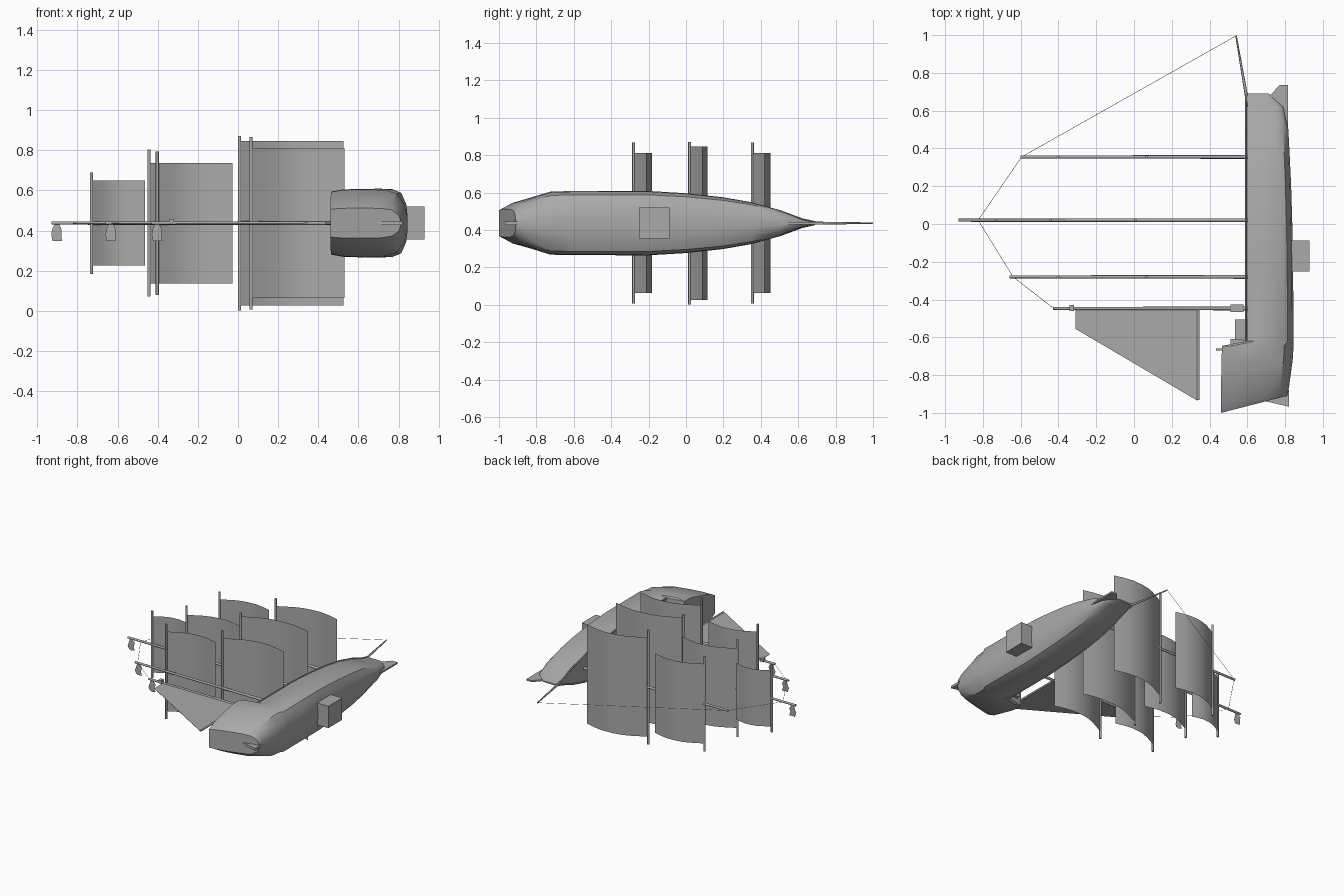
import bpy
import bmesh
import math
from mathutils import Vector

if "Cube" in bpy.data.objects:
    bpy.data.objects.remove(bpy.data.objects["Cube"], do_unlink=True)

MID = 0.437  # height of the ship's centre plane

grey = bpy.data.materials.new("plain_grey")
grey.use_nodes = True
grey.diffuse_color = (0.4, 0.4, 0.4, 1)
grey.node_tree.nodes["Principled BSDF"].inputs["Base Color"].default_value = (0.4, 0.4, 0.4, 1)


def finish(name, bm, smooth=None):
    bmesh.ops.recalc_face_normals(bm, faces=bm.faces[:])
    mesh = bpy.data.meshes.new(name)
    bm.to_mesh(mesh)
    bm.free()
    mesh.materials.append(grey)
    obj = bpy.data.objects.new(name, mesh)
    bpy.context.collection.objects.link(obj)
    if smooth:
        bpy.ops.object.select_all(action='DESELECT')
        obj.select_set(True)
        bpy.context.view_layer.objects.active = obj
        bpy.ops.object.shade_smooth_by_angle(angle=math.radians(smooth))
    return obj


def pole(name, a, b, r1, r2=None, sides=8):
    a, b = Vector(a), Vector(b)
    bm = bmesh.new()
    bmesh.ops.create_cone(bm, cap_ends=True, segments=sides, radius1=r1,
                          radius2=r2 or r1, depth=(b - a).length)
    turn = (b - a).to_track_quat('Z', 'Y').to_matrix()
    for v in bm.verts:
        v.co = turn @ v.co + (a + b) / 2
    return finish(name, bm, 50)


def box(name, centre, size):
    bm = bmesh.new()
    bmesh.ops.create_cube(bm, size=1)
    for v in bm.verts:
        v.co = Vector(c + s * k for c, s, k in zip(centre, size, v.co))
    return finish(name, bm)


def plate(name, points, thick):
    """Flat outline in the centre plane, given thickness along z."""
    bm = bmesh.new()
    low = bm.faces.new([bm.verts.new((x, y, MID - thick / 2)) for x, y in points])
    new = bmesh.ops.extrude_face_region(bm, geom=[low])["geom"]
    bmesh.ops.translate(bm, vec=(0, 0, thick),
                        verts=[g for g in new if isinstance(g, bmesh.types.BMVert)])
    return finish(name, bm)


# Hull stations: y, deck x, keel x, half width
stations = [(-1.0, 0.46, 0.81, 0.075), (-0.94, 0.46, 0.82, 0.11),
            (-0.73, 0.463, 0.84, 0.168), (-0.645, 0.466, 0.845, 0.171),
            (-0.62, 0.6, 0.845, 0.171), (-0.2, 0.6, 0.842, 0.172),
            (0.0, 0.6, 0.838, 0.16), (0.2, 0.6, 0.832, 0.138),
            (0.35, 0.6, 0.825, 0.112), (0.5, 0.6, 0.817, 0.07),
            (0.62, 0.6, 0.79, 0.022), (0.69, 0.6, 0.715, 0.005)]
# Cross-section from deck edge to keel: depth fraction, width fraction
section = [(0, 0.92), (0.15, 0.98), (0.4, 1), (0.7, 0.98), (0.87, 0.88), (0.97, 0.55), (1, 0.2)]

bm = bmesh.new()
rings = []
for y, deck, keel, half in stations:
    ring = []
    lean = 0.09 * max(0, min(1, (-0.7 - y) / 0.3))
    for side in (1, -1):
        for u, w in section[::side]:
            ring.append(bm.verts.new((deck + u * (keel - deck), y + lean * u,
                                      MID + side * w * half)))
    rings.append(ring)
for a, b in zip(rings, rings[1:]):
    for i in range(len(a)):
        j = (i + 1) % len(a)
        bm.faces.new((a[i], a[j], b[j], b[i]))
bm.faces.new(rings[0])
bm.faces.new(rings[-1])
finish("hull", bm, 35)

# Fins, rudder and keel block
plate("bow_fin", [(0.6, 0.5), (0.6, 0.69), (0.715, 0.675), (0.77, 0.735),
                  (0.815, 0.735), (0.815, 0.5)], 0.012)
plate("rudder", [(0.66, -0.93), (0.82, -0.967), (0.82, -0.88), (0.68, -0.88)], 0.018)
box("keel_block", (0.88, -0.17, MID), (0.1, 0.165, 0.165))

# Deck fittings
box("deck_cabin", (0.57, -0.565, MID), (0.07, 0.12, 0.2))
box("stern_step", (0.545, -0.625, MID), (0.07, 0.03, 0.24))
pole("stern_lamp", (0.435, -0.665, MID), (0.47, -0.665, MID), 0.006)
for side in (1, -1):
    deck_line = [s for s in stations if s[0] > -0.63]
    for n, (s, t) in enumerate(zip(deck_line, deck_line[1:])):
        pole(f"deck_rail_{n}", (0.594, s[0], MID + side * 0.92 * s[3]),
             (0.594, t[0], MID + side * 0.92 * t[3]), 0.006, sides=6)

# Bowsprit
bow_tip = (0.54, 0.998, MID)
pole("bowsprit", (0.605, 0.62, MID), bow_tip, 0.009, 0.004)


def square_sail(name, y, top, foot, half, belly):
    """Billowed sheet from its yard at x=top to its foot."""
    bm = bmesh.new()
    rows = []
    for u, d in [(0, 0), (0.12, 0.3), (0.25, 0.62), (0.37, 0.83), (0.5, 0.95),
                 (0.68, 1), (0.84, 0.88), (1, 0.68)]:
        x = top + u * (foot - top)
        rows.append([bm.verts.new((x, y + d * belly, MID + k * half)) for k in (-1, 0, 1)])
    for a, b in zip(rows, rows[1:]):
        for i in range(2):
            bm.faces.new((a[i], a[i + 1], b[i + 1], b[i]))
    finish(name, bm, 40)


def pennant(name, x, y):
    """Drooping wavy flag just below a masthead."""
    bm = bmesh.new()
    rows = []
    for dz, left, right, sway in [(0, 0.015, 0.04, 0), (0.025, 0.004, 0.052, 0.006),
                                  (0.05, 0, 0.05, -0.005), (0.08, 0.006, 0.053, 0.004)]:
        rows.append([bm.verts.new((x + k, y + sway * s, MID - 0.008 - dz))
                     for k, s in ((left, 1), ((left + right) / 2, -1), (right, 1))])
    for a, b in zip(rows, rows[1:]):
        for i in range(2):
            bm.faces.new((a[i], a[i + 1], b[i + 1], b[i]))
    finish(name, bm, 60)


# Masts: name, y, tip x, pennant, sails (yard x, yard half, sail foot x, sail half, belly)
lower = (0.065, 0.43, 0.53, 0.374, 0.097)
middle = (-0.402, 0.357, -0.027, 0.3, 0.077)
masts = [("fore", 0.355, -0.6, False, [lower, middle]),
         ("main", 0.02, -0.93, True, [(0.008, 0.435, 0.525, 0.41, 0.095),
                                      (-0.443, 0.366, -0.027, 0.3, 0.087),
                                      (-0.73, 0.253, -0.462, 0.212, 0.064)]),
         ("rear", -0.28, -0.66, True, [lower, middle]),
         ("mizzen", -0.447, -0.43, True, [])]
for name, y, tip, flag, sails in masts:
    pole(name + "_mast", (0.62, y, MID), (tip, y, MID), 0.01, 0.008)
    if flag:
        pennant(name + "_pennant", tip, y)
    for n, (x, yard, foot, half, belly) in enumerate(sails):
        pole(f"{name}_yard_{n}", (x, y, MID - yard), (x, y, MID + yard), 0.008)
        square_sail(f"{name}_sail_{n}", y, x, foot, half, belly)

# Fore-and-aft sail on the mizzen mast
plate("mizzen_sail", [(-0.31, -0.45), (-0.31, -0.555), (0.335, -0.935), (0.335, -0.45)], 0.002)
pole("mizzen_boom", (0.34, -0.447, MID), (0.34, -0.932, MID), 0.007)
box("mizzen_collar", (0.545, -0.445, MID), (0.07, 0.04, 0.03))
box("mizzen_cap", (-0.33, -0.445, MID + 0.008), (0.025, 0.03, 0.024))

# Rigging line running over the mastheads
stops = [(0.6, 0.66), (0.54, 0.996), (-0.595, 0.355), (-0.825, 0.02), (-0.64, -0.28), (-0.425, -0.447)]
for n, (a, b) in enumerate(zip(stops, stops[1:])):
    pole(f"rigging_{n}", (*a, MID), (*b, MID), 0.0012, sides=4)
